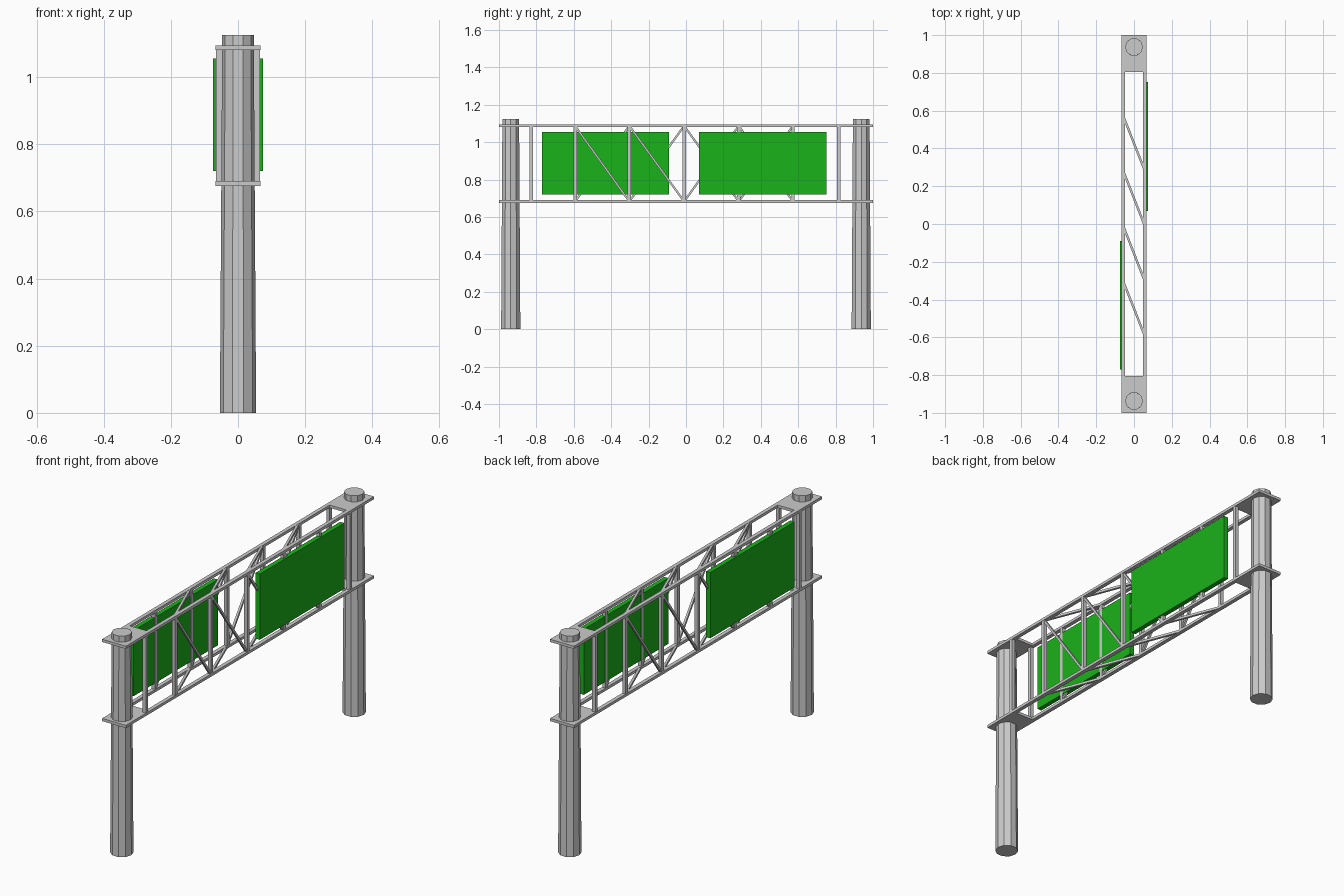
import bpy
from math import pi
from mathutils import Vector

if "Cube" in bpy.data.objects:
    bpy.data.objects.remove(bpy.data.objects["Cube"])

Z_LOW, Z_HIGH = 0.683, 1.087      # chord centre heights
JOINTS = [-0.593, -0.303, -0.01, 0.282, 0.572]
SIDE = 0.057                      # truss face offset in x

green = bpy.data.materials.new("sign_green")
green.diffuse_color = (0.01, 0.45, 0.01, 1)
green.use_nodes = True
green.node_tree.nodes["Principled BSDF"].inputs["Base Color"].default_value = green.diffuse_color


def box(name, lo, hi, mat=None):
    lo, hi = Vector(lo), Vector(hi)
    bpy.ops.mesh.primitive_cube_add(size=1, location=(lo + hi) / 2)
    ob = bpy.context.object
    ob.name = name
    ob.scale = hi - lo
    if mat:
        ob.data.materials.append(mat)
    return ob


def bar(name, a, b, width, depth):
    # rectangular strut between two points
    a, b = Vector(a), Vector(b)
    d = b - a
    bpy.ops.mesh.primitive_cube_add(size=1, location=(a + b) / 2)
    ob = bpy.context.object
    ob.name = name
    ob.rotation_euler = d.to_track_quat('Y', 'Z').to_euler()
    ob.scale = (width, d.length, depth)
    return ob


# tapered ten-sided posts and their mounting plates
for s in (-1, 1):
    bpy.ops.mesh.primitive_cone_add(vertices=10, radius1=0.054, radius2=0.047, depth=1.125,
                                    location=(0, s * 0.937, 0.5625), rotation=(0, 0, pi / 10))
    bpy.context.object.name = "post"
    y0, y1 = sorted((s * 0.806, s * 1.0))
    for z in (Z_LOW, Z_HIGH):
        box("mounting_plate", (-0.067, y0, z - 0.007), (0.067, y1, z + 0.007))

# two truss faces: chords, uprights and opposed diagonals
for s in (-1, 1):
    x = s * SIDE
    for z in (Z_LOW, Z_HIGH):
        box("chord", (x - 0.01, -0.81, z - 0.007), (x + 0.01, 0.81, z + 0.007))
    for y in [-0.828] + JOINTS + [0.816]:
        box("upright", (x - 0.009, y - 0.009, Z_LOW), (x + 0.009, y + 0.009, Z_HIGH))
    for y0, y1 in zip(JOINTS, JOINTS[1:]):
        za, zb = (Z_HIGH, Z_LOW) if s > 0 else (Z_LOW, Z_HIGH)
        bar("side_brace", (x, y0, za), (x, y1, zb), 0.011, 0.011)

# horizontal braces across top and bottom
for z in (Z_LOW, Z_HIGH):
    for y0, y1 in zip(JOINTS, JOINTS[1:]):
        bar("cross_brace", (SIDE, y0, z), (-SIDE, y1, z), 0.012, 0.012)

# sign panels, one per face
box("sign_panel_right", (0.05, 0.07, 0.72), (0.074, 0.752, 1.055), green)
box("sign_panel_left", (-0.074, -0.77, 0.72), (-0.05, -0.09, 1.055), green)
